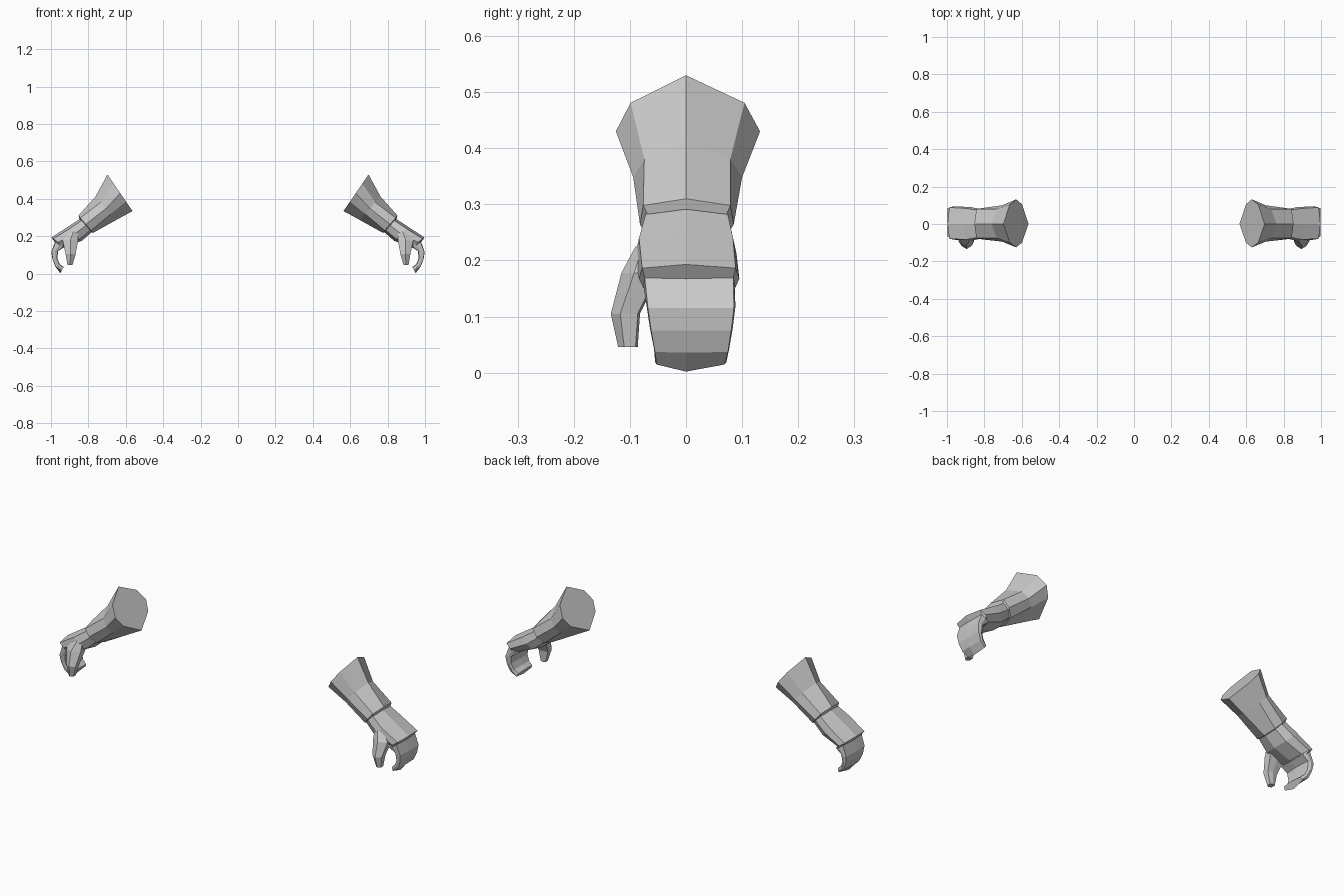
import bpy, bmesh

if "Cube" in bpy.data.objects:
    bpy.data.objects.remove(bpy.data.objects["Cube"])

grey = bpy.data.materials.new("light grey")
grey.diffuse_color = (0.6, 0.6, 0.6, 1)
grey.use_nodes = True
grey.node_tree.nodes["Principled BSDF"].inputs["Base Color"].default_value = grey.diffuse_color

ROUND = [(1, 0), (.75, .79), (.49, 1), (.26, .8), (0, 0)]
BOXY = [(1, 0), (.87, .93), (.5, 1), (.14, .75), (0, 0)]
FLAT = [(1, 0), (.95, .97), (.5, 1), (.08, .93), (0, 0)]


def ring(top, bottom, front, back, shape):
    """Eight-sided section between a top and a bottom (x, z) point."""
    def at(t, y):
        return (bottom[0] + (top[0] - bottom[0]) * t, y,
                bottom[1] + (top[1] - bottom[1]) * t)
    pts = [at(t, back * w) for t, w in shape]
    return pts + [at(t, -front * w) for t, w in shape[3:0:-1]]


def box_ring(x0, x1, y0, y1, z, slope=0):
    """Six-sided thumb section with a ridge on its front."""
    xm = (x0 + x1) / 2
    ym = y0 + (y1 - y0) * .35
    return [(x0, y1, z), (x0, ym, z), (xm, y0, z - slope),
            (x1, ym, z), (x1, y1, z), (xm, y1 + .004, z)]


def loft(name, rings, side):
    """Skin the sections, cap both ends, place on the given side."""
    bm = bmesh.new()
    loops = [[bm.verts.new((x * side, y, z)) for x, y, z in r] for r in rings]
    n = len(loops[0])
    for a, b in zip(loops, loops[1:]):
        for i in range(n):
            j = (i + 1) % n
            bm.faces.new((a[i], a[j], b[j], b[i]))
    bm.faces.new(loops[0])
    bm.faces.new(loops[-1])
    bmesh.ops.recalc_face_normals(bm, faces=bm.faces)
    mesh = bpy.data.meshes.new(name)
    bm.to_mesh(mesh)
    bm.free()
    mesh.materials.append(grey)
    bpy.context.collection.objects.link(bpy.data.objects.new(name, mesh))


# Flared cuff, ending in a turned-in rim at the wrist
cuff = [
    ring((.698, .53), (.564, .334), .125, .132, ROUND),
    ring((.762, .412), (.65, .287), .094, .1, ROUND),
    ring((.853, .31), (.774, .218), .082, .085, BOXY),
    ring((.848, .292), (.785, .222), .074, .078, BOXY),
]
# Back of the hand, with the knuckle edge overhanging the fingers
hand = [
    ring((.84, .296), (.778, .225), .076, .079, BOXY),
    ring((.91, .25), (.835, .175), .09, .09, BOXY),
    ring((.997, .193), (.925, .142), .084, .095, BOXY),
    ring((.978, .165), (.925, .138), .076, .088, BOXY),
]
# Curled fingers as one mass
fingers = [
    ring((.978, .172), (.928, .142), .076, .087, FLAT),
    ring((.998, .115), (.962, .12), .07, .088, FLAT),
    ring((.992, .075), (.966, .08), .064, .083, FLAT),
    ring((.976, .036), (.953, .05), .057, .077, FLAT),
    ring((.95, .002), (.932, .035), .055, .072,
         [(1, 0), (.62, .95), (.5, 1), (.1, .9), (0, 0)]),
]
# Thumb in front of the palm
thumb = [
    box_ring(.855, .905, -.09, -.055, .225),
    box_ring(.855, .938, -.115, -.05, .178),
    box_ring(.868, .922, -.134, -.086, .105),
    box_ring(.885, .912, -.121, -.09, .046),
]

for label, side in (("right", 1), ("left", -1)):
    loft(label + "_cuff", cuff, side)
    loft(label + "_hand", hand, side)
    loft(label + "_fingers", fingers, side)
    loft(label + "_thumb", thumb, side)
